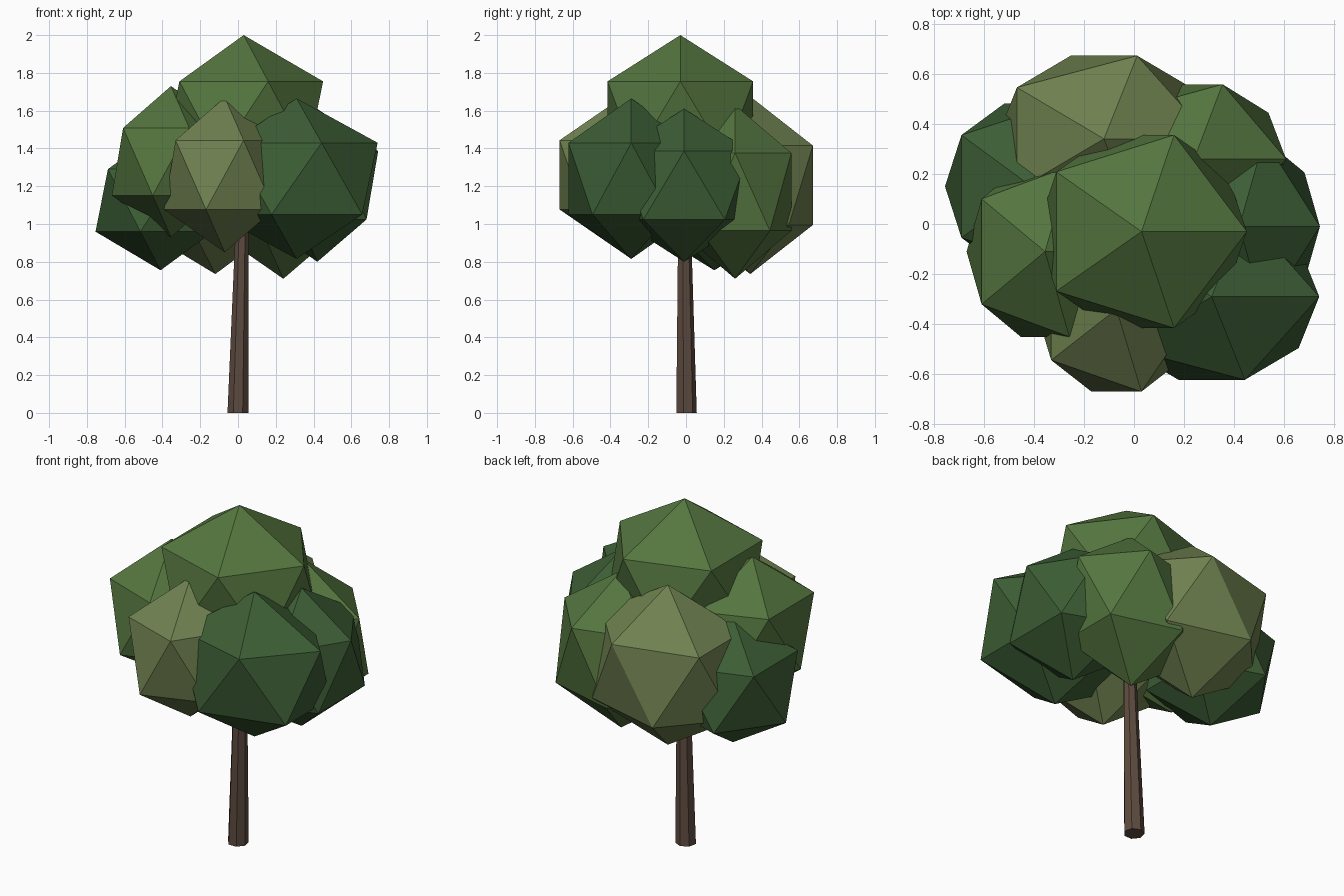
import bpy, bmesh
from mathutils import Matrix, Vector

if "Cube" in bpy.data.objects:
    bpy.data.objects.remove(bpy.data.objects["Cube"])


def material(name, rgb):
    m = bpy.data.materials.new(name)
    m.diffuse_color = (*rgb, 1)
    m.use_nodes = True
    m.node_tree.nodes["Principled BSDF"].inputs["Base Color"].default_value = m.diffuse_color
    return m


def add_object(name, bm, mat):
    mesh = bpy.data.meshes.new(name)
    bm.to_mesh(mesh)
    bm.free()
    ob = bpy.data.objects.new(name, mesh)
    mesh.materials.append(mat)
    bpy.context.collection.objects.link(ob)
    return ob


bark = material("bark", (0.11, 0.07, 0.05))
green = material("leaf_green", (0.09, 0.18, 0.05))
dark = material("leaf_dark", (0.045, 0.11, 0.035))
olive = material("leaf_olive", (0.16, 0.22, 0.08))

# Tapered, slightly leaning trunk
bm = bmesh.new()
bmesh.ops.create_cone(bm, cap_ends=True, segments=7, radius1=0.057, radius2=0.03,
                      depth=1.25, matrix=Matrix.Translation((0, 0, 0.625)))
for v in bm.verts:
    v.co += Vector((0.028, -0.012, 0)) * (v.co.z / 1.25)
add_object("trunk", bm, bark)

# Leaf clumps: name, centre, radii, material
clumps = [
    ("top_foliage", (0.03, -0.03, 1.557), (0.47, 0.453, 0.443), green),
    ("front_right_foliage", (0.31, -0.29, 1.24), (0.48, 0.39, 0.425), dark),
    ("front_foliage", (-0.07, -0.34, 1.26), (0.36, 0.387, 0.41), olive),
    ("left_foliage", (-0.355, -0.11, 1.33), (0.35, 0.40, 0.40), green),
    ("back_foliage", (-0.12, 0.34, 1.205), (0.48, 0.39, 0.47), olive),
    ("back_right_foliage", (0.24, 0.26, 1.17), (0.41, 0.35, 0.46), green),
    ("back_left_foliage", (-0.41, 0.15, 1.125), (0.385, 0.39, 0.37), dark),
    ("right_foliage", (0.42, -0.01, 1.205), (0.36, 0.41, 0.405), dark),
]
for name, centre, radii, mat in clumps:
    bm = bmesh.new()
    bmesh.ops.create_icosphere(bm, subdivisions=1, radius=1,
                               matrix=Matrix.LocRotScale(Vector(centre), None, Vector(radii)))
    add_object(name, bm, mat)
